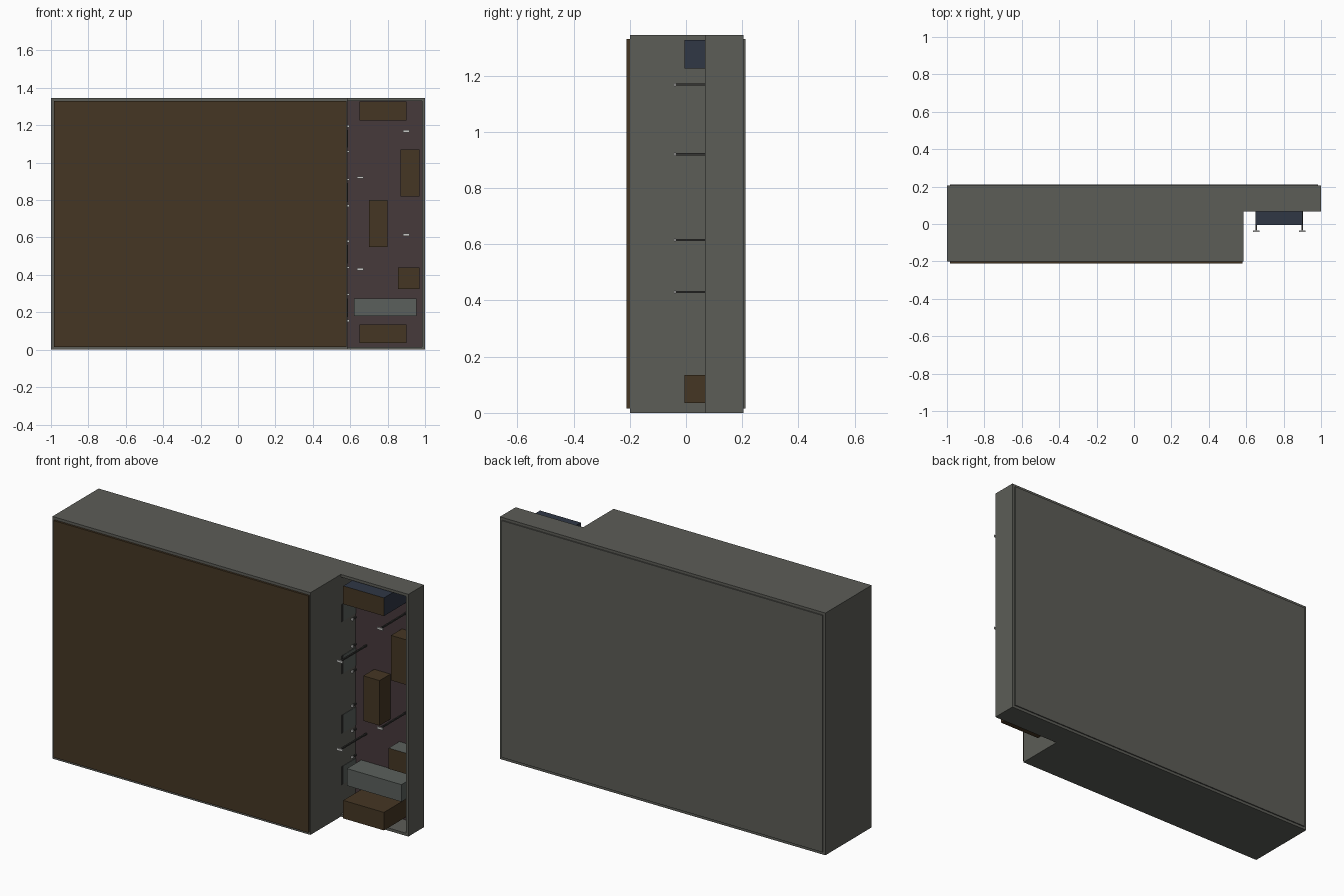
import bpy

if "Cube" in bpy.data.objects:
    bpy.data.objects.remove(bpy.data.objects["Cube"])


def mat(name, r, g, b):
    m = bpy.data.materials.new(name)
    m.diffuse_color = (r, g, b, 1)
    m.use_nodes = True
    m.node_tree.nodes["Principled BSDF"].inputs["Base Color"].default_value = m.diffuse_color
    return m


GREY = mat("casing grey", .107, .109, .095)
LIGHT = mat("pale grey", .105, .118, .108)
BROWN = mat("dark brown", .060, .037, .017)
PURPLE = mat("board purple", .062, .041, .044)
BLUE = mat("slate blue", .029, .038, .059)
DARK = mat("dark metal", .035, .035, .033)
WHITE = mat("pin white", .6, .6, .58)


def mesh_object(name, verts, faces, m):
    me = bpy.data.meshes.new(name)
    me.from_pydata(verts, [], faces)
    me.materials.append(m)
    o = bpy.data.objects.new(name, me)
    bpy.context.collection.objects.link(o)
    return o


def box(name, x, y, z, m, front=None):
    """Box from (min, max) ranges; optionally a different front colour."""
    v = [(a, b, c) for a in x for b in y for c in z]
    f = [(0, 1, 3, 2), (4, 6, 7, 5), (0, 4, 5, 1),
         (2, 3, 7, 6), (0, 2, 6, 4), (1, 5, 7, 3)]
    o = mesh_object(name, v, f, m)
    if front:
        o.data.materials.append(front)
        for p in o.data.polygons:
            if p.normal.y < -.5:
                p.material_index = 1
    return o


def l_plate(name, z0, z1):
    """L-shaped end plate of the casing."""
    pts = [(-1, -.2), (.585, -.2), (.585, .067), (1, .067), (1, .205), (-1, .205)]
    n = len(pts)
    v = [(x, y, z) for z in (z0, z1) for x, y in pts]
    f = [tuple(reversed(range(n))), tuple(range(n, 2 * n))]
    f += [(i, (i + 1) % n, n + (i + 1) % n, n + i) for i in range(n)]
    return mesh_object(name, v, f, GREY)


H, T = 1.345, .015

# Casing: end plates, thick main body, side rim of the shallow tray
l_plate("bottom_plate", 0, T)
l_plate("top_plate", H - T, H)
box("main_body", (-1, .585), (-.2, .205), (T, H - T), GREY)
box("tray_side_wall", (.985, 1), (.067, .205), (T, H - T), GREY)
box("back_panel", (-.985, .985), (.203, .211), (T, H - T), GREY)
box("front_panel", (-.985, .58), (-.211, -.2), (T, H - T), BROWN)
box("tray_board", (.585, .985), (.195, .203), (T, H - T), PURPLE)

# Blocks mounted on the board
box("top_block", (.65, .90), (-.005, .195), (1.225, 1.326), BLUE, BROWN)
box("bottom_block", (.65, .90), (-.005, .195), (.035, .135), BROWN)
box("upper_right_block", (.87, .97), (.10, .195), (.82, 1.07), BROWN)
box("middle_block", (.70, .80), (.10, .195), (.55, .80), BROWN)
box("lower_right_block", (.855, .97), (.10, .195), (.325, .44), LIGHT, BROWN)
box("pale_bar", (.62, .955), (.07, .195), (.18, .275), LIGHT)

# Long pins with flat heads
for i, (x, z) in enumerate([(.9, 1.168), (.653, .92), (.9, .615), (.653, .43)]):
    box(f"pin_rod_{i}", (x - .004, x + .004), (-.036, .195), (z - .004, z + .004), DARK)
    box(f"pin_head_{i}", (x - .018, x + .018), (-.042, -.036), (z - .006, z + .006), WHITE)

# Side sockets on the step wall, each with two studs
for i, (lo, hi) in enumerate([(1.06, 1.195), (.77, .91), (.58 - .14, .58), (.155, .295)]):
    box(f"socket_plate_{i}", (.585, .587), (.085, .195), (lo + .02, hi - .02), LIGHT)
    box(f"socket_edge_{i}", (.585, .588), (.072, .085), (lo + .02, hi - .02), DARK)
    for j, z in enumerate((lo, hi)):
        box(f"stud_rod_{i}_{j}", (.584, .592), (.165, .195), (z - .004, z + .004), DARK)
        box(f"stud_head_{i}_{j}", (.58, .596), (.158, .165), (z - .006, z + .006), WHITE)
